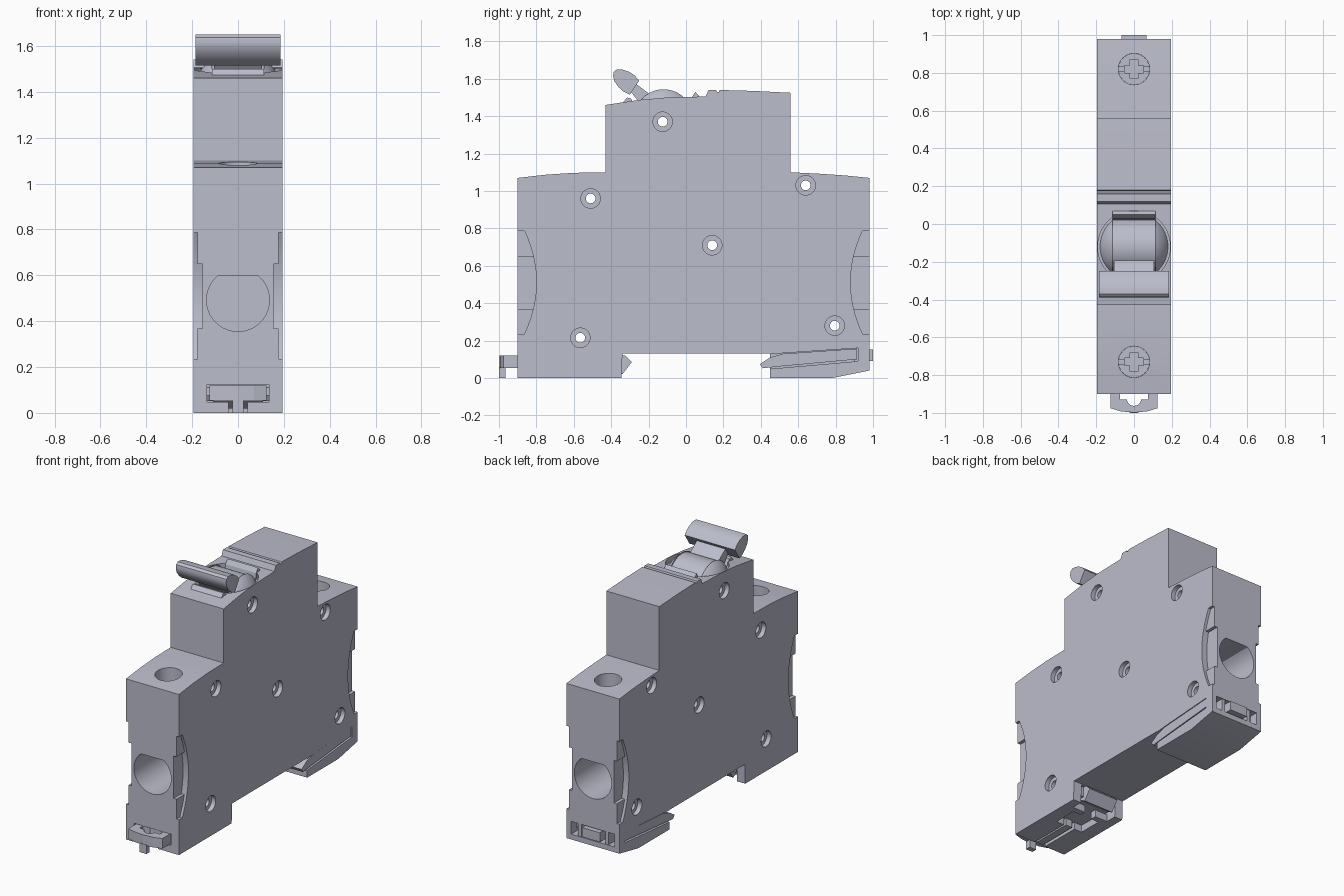
import bpy, bmesh, math
from mathutils import Vector

cube = bpy.data.objects.get("Cube")
if cube:
    bpy.data.objects.remove(cube, do_unlink=True)

grey = bpy.data.materials.new("light_grey_plastic")
grey.use_nodes = True
GREY = (0.50, 0.51, 0.60, 1)
grey.diffuse_color = GREY
grey.node_tree.nodes["Principled BSDF"].inputs["Base Color"].default_value = GREY

W = 0.195          # half width of the housing
ORDER = {"x": lambda a, b, c: (c, a, b),
         "y": lambda a, b, c: (a, c, b),
         "z": lambda a, b, c: (a, b, c)}


def prism(name, points, axis, lo, hi):
    """Extrude a flat outline along one axis."""
    bm = bmesh.new()
    rings = [[bm.verts.new(ORDER[axis](a, b, c)) for a, b in points] for c in (lo, hi)]
    for ring in rings:
        bm.faces.new(ring)
    n = len(points)
    for i in range(n):
        j = (i + 1) % n
        bm.faces.new((rings[0][i], rings[0][j], rings[1][j], rings[1][i]))
    bmesh.ops.recalc_face_normals(bm, faces=bm.faces)
    mesh = bpy.data.meshes.new(name)
    bm.to_mesh(mesh)
    bm.free()
    mesh.materials.append(grey)
    obj = bpy.data.objects.new(name, mesh)
    bpy.context.collection.objects.link(obj)
    return obj


def box(name, x0, x1, y0, y1, z0, z1):
    return prism(name, [(x0, y0), (x1, y0), (x1, y1), (x0, y1)], "z", z0, z1)


def circle(a, b, r, n=40):
    return [(a + r * math.cos(2 * math.pi * i / n), b + r * math.sin(2 * math.pi * i / n))
            for i in range(n)]


def cut(target, *cutters):
    for cutter in cutters:
        mod = target.modifiers.new("cut", "BOOLEAN")
        mod.operation, mod.solver, mod.object = "DIFFERENCE", "EXACT", cutter
        bpy.context.view_layer.objects.active = target
        bpy.ops.object.modifier_apply(modifier=mod.name)
        bpy.data.objects.remove(cutter, do_unlink=True)


def smooth(obj, angle=28):
    bpy.ops.object.select_all(action="DESELECT")
    obj.select_set(True)
    bpy.context.view_layer.objects.active = obj
    bpy.ops.object.shade_smooth_by_angle(angle=math.radians(angle))


# Housing silhouette with rail recess, shoulders and stepped roof
housing = prism("housing", [
    (-0.9, 0), (-0.345, 0), (-0.34, 0.13), (0.45, 0.13), (0.45, 0), (0.78, 0),
    (0.98, 0.04), (0.98, 1.07), (0.85, 1.083), (0.7, 1.093), (0.56, 1.1),
    (0.56, 1.525), (0.36, 1.535), (0.18, 1.54), (0.175, 1.53), (0.165, 1.53),
    (0.16, 1.541), (0.12, 1.54), (0.105, 1.505), (-0.1, 1.5), (-0.25, 1.487),
    (-0.43, 1.46), (-0.43, 1.1), (-0.6, 1.097), (-0.75, 1.087), (-0.9, 1.07)], "x", -W, W)

# Rivet holes with a counterbore on both sides
for y, z in [(-0.51, 0.96), (-0.125, 1.37), (0.64, 1.03), (0.14, 0.71),
             (-0.565, 0.215), (0.795, 0.28)]:
    cut(housing, prism("bore", circle(y, z, 0.052, 32), "x", -0.3, -W + 0.03),
        prism("bore", circle(y, z, 0.052, 32), "x", W - 0.03, 0.3),
        prism("rivet_hole", circle(y, z, 0.026, 24), "x", -0.3, 0.3))

# Terminals: wire entry with a flat top, screw shaft and cross-slot screw
entry = [(x, min(z, 0.6)) for x, z in circle(0, 0.492, 0.137, 64)]
entry = [p for i, p in enumerate(entry)
         if p[1] < 0.6 or entry[i - 1][1] < 0.6 or entry[(i + 1) % 64][1] < 0.6]
for label, face, inner, y in (("front", -0.95, -0.58, -0.73), ("rear", 1.05, 0.66, 0.82)):
    cut(housing, prism("entry", entry, "y", min(face, inner), max(face, inner)),
        prism("shaft", circle(0, y, 0.083), "z", 0.82, 1.2))
    screw = prism(label + "_terminal_screw", circle(0, y, 0.0825), "z", 0.81, 0.92)
    cut(screw, box("slot", -0.1, 0.1, y - 0.012, y + 0.012, 0.9, 1),
        box("cross", -0.05, 0.05, y - 0.02, y + 0.02, 0.885, 1),
        box("cross", -0.02, 0.02, y - 0.05, y + 0.05, 0.885, 1))
    smooth(screw)

# Curved finger recesses on both sides, deeper in the middle
def lens(end, sign, z0, z1, steps):
    pts = [(end - sign * 0.1, z0)]
    for i in range(steps + 1):
        z = z0 + (z1 - z0) * i / steps
        pts.append((end + sign * (0.1 - 0.065 * ((z - 0.512) / 0.277) ** 2), z))
    return pts + [(end - sign * 0.1, z1)]

for end, sign in ((-0.9, 1), (0.98, -1)):
    for side in (-1, 1):
        for z0, z1, depth in ((0.235, 0.787, 0.018), (0.367, 0.65, 0.04)):
            lo, hi = sorted((side * (W - depth), side * 0.3))
            cut(housing, prism("recess", lens(end, sign, z0, z1, 16), "x", lo, hi))

# Pocket for the toggle, T-shaped channel for the slider
cut(housing, prism("pocket", circle(0, -0.12, 0.192, 64), "z", 1.46, 1.7),
    box("pocket_slot", -0.115, 0.115, -0.3, 0.06, 1.4, 1.7),
    box("channel", -0.135, 0.135, -1, -0.3, 0.048, 0.124),
    box("channel_slot", -0.042, 0.042, -1, -0.3, -0.1, 0.06),
    box("channel_window", -0.1, 0.1, -0.62, -0.46, -0.1, 0.06),
    box("hook_gate", -0.135, 0.135, -0.42, -0.3, -0.1, 0.124))

# Rear hook grooves on both sides and window in the back face
groove = [(0.4, 0.045), (0.52, 0.055), (0.92, 0.09), (0.92, 0.16), (0.52, 0.133), (0.4, 0.122)]
cut(housing, prism("groove", groove, "x", W - 0.04, 0.3),
    prism("groove", groove, "x", -0.3, -W + 0.04),
    box("rear_window", -0.16, 0.16, 0.9, 1.1, 0.075, 0.16))
smooth(housing)

# Fixed rail hook lying in the grooves
prism("rear_rail_hook", [(0.395, 0.075), (0.41, 0.052), (0.5, 0.062), (0.915, 0.1),
                         (0.915, 0.157), (0.52, 0.13), (0.45, 0.11)], "x", -W + 0.003, W - 0.003)
box("rear_hook_tab", -0.065, 0.065, 0.9, 1.0, 0.09, 0.152)
for x in (-0.1, 0.1):
    box("rear_window_rib", x - 0.012, x + 0.012, 0.9, 0.975, 0.075, 0.16)

# Rail slider with pull loop, stem and sprung hook
slider = prism("rail_slider", [
    (-0.125, -0.35), (-0.125, -0.975), (-0.07, -0.992), (0, -0.998), (0.07, -0.992),
    (0.125, -0.975), (0.125, -0.35)], "z", 0.053, 0.12)
cut(slider, prism("loop", circle(0, -0.925, 0.038, 24), "z", 0, 0.2),
    box("loop", -0.075, 0.075, -0.93, -0.895, 0, 0.2))
box("slider_stem", -0.025, 0.025, -1.0, -0.965, 0.0, 0.06)
box("slider_guide", -0.025, 0.025, -0.9, -0.62, 0.005, 0.06)
prism("slider_hook", [(-0.4, 0.12), (-0.325, 0.12), (-0.29, 0.085), (-0.34, 0.02),
                      (-0.4, 0.05)], "x", -0.11, 0.11)

# Toggle: split dome, drum, neck and handle bar
bm = bmesh.new()
bmesh.ops.create_uvsphere(bm, u_segments=64, v_segments=32, radius=0.194)
bmesh.ops.translate(bm, verts=bm.verts, vec=Vector((0, -0.12, 1.387)))
mesh = bpy.data.meshes.new("toggle_dome")
bm.to_mesh(mesh)
bm.free()
mesh.materials.append(grey)
dome = bpy.data.objects.new("toggle_dome", mesh)
bpy.context.collection.objects.link(dome)
cut(dome, box("dome_slot", -0.114, 0.114, -0.4, 0.2, 1.39, 1.7),
    prism("rivet_hole", circle(-0.125, 1.37, 0.026, 24), "x", -0.3, 0.3),
    prism("bore", circle(-0.125, 1.37, 0.053, 24), "x", -0.3, -W + 0.03),
    prism("bore", circle(-0.125, 1.37, 0.053, 24), "x", W - 0.03, 0.3))
smooth(dome)
drum = prism("toggle_drum", circle(-0.12, 1.387, 0.15, 64), "x", -0.113, 0.113)
cut(drum, prism("rivet_hole", circle(-0.125, 1.37, 0.026, 24), "x", -0.3, 0.3))
smooth(drum)
prism("toggle_neck", [(-0.31, 1.55), (-0.27, 1.575), (-0.17, 1.5), (-0.24, 1.46)],
      "x", -0.105, 0.105)
prism("toggle_front_stop", [(-0.34, 1.47), (-0.315, 1.5), (-0.295, 1.495), (-0.27, 1.45)],
      "x", -0.113, 0.113)
prism("toggle_rear_stop", [(0.02, 1.44), (0.03, 1.5), (0.05, 1.53), (0.07, 1.508), (0.06, 1.44)],
      "x", -0.113, 0.113)
handle = prism("toggle_handle", [
    (-0.3, 1.515), (-0.25, 1.59), (-0.275, 1.618), (-0.305, 1.638), (-0.34, 1.649),
    (-0.37, 1.65), (-0.386, 1.637), (-0.39, 1.615), (-0.382, 1.585), (-0.36, 1.555),
    (-0.335, 1.532)], "x", -0.185, 0.185)
smooth(handle, 35)
